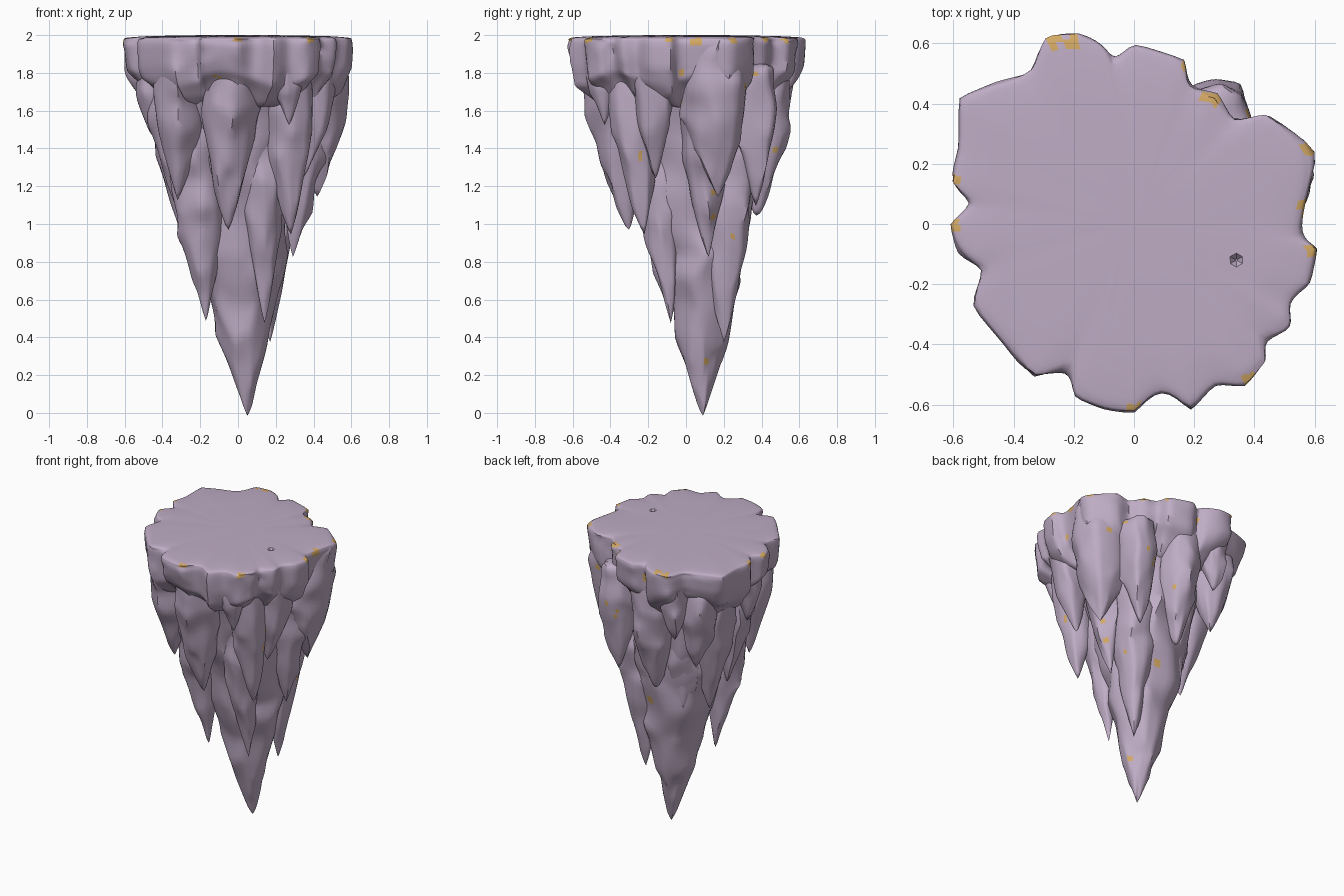
import bpy, bmesh, math, random
from mathutils import Vector

random.seed(7)
default = bpy.data.objects.get("Cube")
if default:
    bpy.data.objects.remove(default, do_unlink=True)


def material(name, colour):
    mat = bpy.data.materials.new(name)
    mat.use_nodes = True
    mat.diffuse_color = colour
    mat.node_tree.nodes["Principled BSDF"].inputs["Base Color"].default_value = colour
    return mat


STONE = material("mauve stone", (0.52, 0.415, 0.56, 1))
OCHRE = material("ochre fleck", (0.66, 0.4, 0.13, 1))


def build(name, rings, tip=None):
    """Skin a stack of rings into a weathered rock with half-sharp ridges."""
    bm = bmesh.new()
    rows = [[bm.verts.new(p) for p in ring] for ring in rings]
    count = len(rows[0])
    for upper, lower in zip(rows, rows[1:]):
        for i in range(count):
            j = (i + 1) % count
            bm.faces.new((upper[i], lower[i], lower[j], upper[j]))
    bm.faces.new(rows[0])
    if tip is None:
        bm.faces.new(rows[-1])
    else:
        end = bm.verts.new(tip)
        for i in range(count):
            bm.faces.new((rows[-1][i], end, rows[-1][(i + 1) % count]))
    crease = bm.edges.layers.float.new("crease_edge")
    for edge in bm.edges:
        edge[crease] = random.choice((0.1, 0.4, 0.75))
    bmesh.ops.recalc_face_normals(bm, faces=bm.faces)
    mesh = bpy.data.meshes.new(name)
    bm.to_mesh(mesh)
    bm.free()
    mesh.materials.append(STONE)
    mesh.materials.append(OCHRE)
    obj = bpy.data.objects.new(name, mesh)
    bpy.context.collection.objects.link(obj)
    bpy.ops.object.select_all(action="DESELECT")
    obj.select_set(True)
    bpy.context.view_layer.objects.active = obj
    mod = obj.modifiers.new("weathering", "SUBSURF")
    mod.levels = mod.render_levels = 2
    bpy.ops.object.modifier_apply(modifier=mod.name)
    bpy.ops.object.shade_smooth_by_angle(angle=math.radians(50))
    return obj


def rough_ring(centre, radius, lobes):
    """Uneven ring whose ridges run down the whole spike."""
    ring = []
    for i, lobe in enumerate(lobes):
        a = math.tau * i / len(lobes) + random.uniform(-0.2, 0.2)
        r = radius * lobe * random.uniform(0.87, 1.16)
        ring.append((centre.x + r * math.cos(a), centre.y + r * math.sin(a),
                     centre.z + random.uniform(-0.035, 0.035)))
    return ring


def spike(name, top, tip, radius):
    """Hanging rock: bulges below its root, then tapers to a blunt point."""
    top, tip = Vector(top), Vector(tip)
    lobes = [random.uniform(0.9, 1.18) for _ in range(8)]
    steps = max(4, round((top.z - tip.z) / 0.12))
    rings = []
    for k in range(steps):
        t = k / steps
        width = radius * (1 - t ** 2.3) ** 0.85 * (0.9 + 0.14 * math.sin(math.pi * t))
        rings.append(rough_ring(top.lerp(tip, t), width, lobes))
    build(name, rings, tip - Vector((0, 0, 0.035)))


# Tapering central body
body = [(1.85, 0, 0, .46), (1.7, 0, 0, .43), (1.5, 0, .01, .39), (1.3, 0, .03, .34),
        (1.15, 0, .05, .3), (1, 0, .07, .265), (.85, .01, .08, .235), (.7, .02, .08, .205),
        (.55, .025, .08, .175), (.4, .03, .08, .145), (.28, .035, .08, .105),
        (.16, .04, .085, .065), (.06, .048, .09, .03)]
ridges = [random.uniform(0.92, 1.12) for _ in range(11)]
build("central_body", [rough_ring(Vector((x, y, z)), r, ridges) for z, x, y, r in body],
      (.05, .09, -0.02))

# Hanging spikes: root, tip, radius
spikes = {
    "front_left_low_spike": ((-.24, -.2, 1.7), (-.17, -.08, .5), .145),
    "front_right_low_spike": ((.12, -.22, 1.7), (.14, -.08, .5), .13),
    "back_right_low_spike": ((.19, .24, 1.6), (.17, .2, .4), .145),
    "back_left_low_spike": ((-.15, .22, 1.6), (-.1, .2, .7), .14),
    "left_long_spike": ((-.38, .18, 1.85), (-.27, .13, .88), .145),
    "left_middle_spike": ((-.38, -.08, 1.8), (-.28, -.05, 1), .13),
    "front_middle_spike": ((-.03, -.41, 1.85), (-.05, -.3, .98), .15),
    "front_left_spike": ((-.32, -.33, 1.85), (-.32, -.24, 1.15), .14),
    "front_right_spike": ((.27, -.31, 1.85), (.28, -.22, .97), .135),
    "front_right_tooth": ((.26, -.45, 1.85), (.27, -.43, 1.55), .09),
    "right_long_spike": ((.36, .08, 1.8), (.29, .12, .85), .135),
    "right_buttress": ((.39, .16, 1.965), (.42, .17, 1.17), .19),
    "right_middle_spike": ((.42, -.18, 1.88), (.34, -.16, 1.25), .125),
    "back_right_spike": ((.28, .35, 1.85), (.26, .37, 1.12), .135),
    "back_middle_spike": ((-.02, .41, 1.85), (-.03, .37, 1.02), .15),
    "back_left_spike": ((-.35, .34, 1.85), (-.33, .36, 1.28), .135),
    "back_tooth": ((-.24, .47, 1.85), (-.25, .48, 1.5), .1),
    "left_tooth": ((-.44, -.03, 1.85), (-.46, -.02, 1.5), .11),
}
for name, (root, tip, radius) in spikes.items():
    spike(name, root, tip, radius)

# Notched plateau with an overhanging, broken rim
outline = [
    (.61, .24), (.45, .375), (.33, .34), (.28, .44), (.18, .45), (.17, .545), (0, .6),
    (-.07, .54), (-.1, .6), (-.19, .635), (-.3, .63), (-.34, .5), (-.46, .47),
    (-.58, .42), (-.58, .25), (-.62, .14), (-.54, .07), (-.61, 0), (-.585, -.1),
    (-.5, -.15), (-.54, -.27), (-.43, -.4), (-.34, -.52), (-.21, -.47),
    (-.2, -.575), (-.1, -.615), (0, -.63), (.09, -.53), (.19, -.62), (.27, -.53),
    (.37, -.54), (.44, -.46), (.43, -.38), (.54, -.35), (.5, -.26), (.585, -.2),
    (.61, -.08), (.545, -.04), (.57, .08)]


def rim(z, scale, wobble=0, drop=0):
    ring = []
    for i, (x, y) in enumerate(outline):
        s = scale * random.uniform(1 - wobble, 1 + wobble)
        # neighbouring points share a block depth
        depth = drop * (0.5 + 0.5 * math.sin(i * 0.9 + 1))
        ring.append((x * s, y * s, z - depth))
    return ring


plateau = build("plateau", [
    rim(2, .3), rim(1.995, .8), rim(1.988, .96), rim(1.98, .995), rim(1.95, 1.005),
    rim(1.87, .985, .015, .05), rim(1.81, .95, .025, .08),
    rim(1.76, .86, .03, .08), rim(1.64, .72, .02, .04)])

# Small pit in the plateau
bpy.ops.mesh.primitive_cone_add(vertices=6, radius1=.004, radius2=.03, depth=.03,
                                location=(.34, -.12, 1.99))
pit = bpy.context.object
bpy.context.view_layer.objects.active = plateau
cut = plateau.modifiers.new("pit", "BOOLEAN")
cut.operation, cut.object = "DIFFERENCE", pit
bpy.ops.object.modifier_apply(modifier=cut.name)
bpy.data.objects.remove(pit, do_unlink=True)

# Ochre flecks: across axis, up axis, reach, then spots on the outermost surface
X, Y, Z = Vector((1, 0, 0)), Vector((0, 1, 0)), Vector((0, 0, 1))
low = Vector((.24, .24, .94)).normalized()
flecks = [
    (X, Y, .024, [(.25, .42), (.27, .415), (.58, .24), (.565, .07), (.565, .05), (.59, -.09),
                  (-.6, .145), (-.595, -.01), (-.27, .61), (-.2, .61), (.165, .53),
                  (0, -.615), (.38, -.52)]),
    (Y, Z, .016, [(-.02, 1.8), (-.02, 1.66), (.36, 1.8), (.48, 1.6), (.15, 1.16), (-.25, 1.51)]),
    (X, Z, .016, [(-.11, 1.78)]),
    ((Y - X).normalized(), low, .018, [
        (-.15, 1.1), (-.03, 1), (.17, .95), (.17, 1.61), (.16, 1.57), (.29, 1.45),
        (-.11, 1.82), (-.01, .31), (-.43, 1.31), (.43, 1.89)]),
]
bpy.context.view_layer.update()
graph = bpy.context.evaluated_depsgraph_get()
marks = []
for across, up, reach, spots in flecks:
    toward = across.cross(up)
    for a, b in spots:
        hit, point, _, index, rock, _ = bpy.context.scene.ray_cast(
            graph, across * a + up * b + toward * 4, -toward)
        if hit:
            marks.append((rock.name, point.copy(), index, reach))
for name, point, index, reach in marks:
    faces = bpy.data.objects[name].data.polygons
    faces[index].material_index = 1
    for face in faces:
        if (face.center - point).length < reach:
            face.material_index = 1
